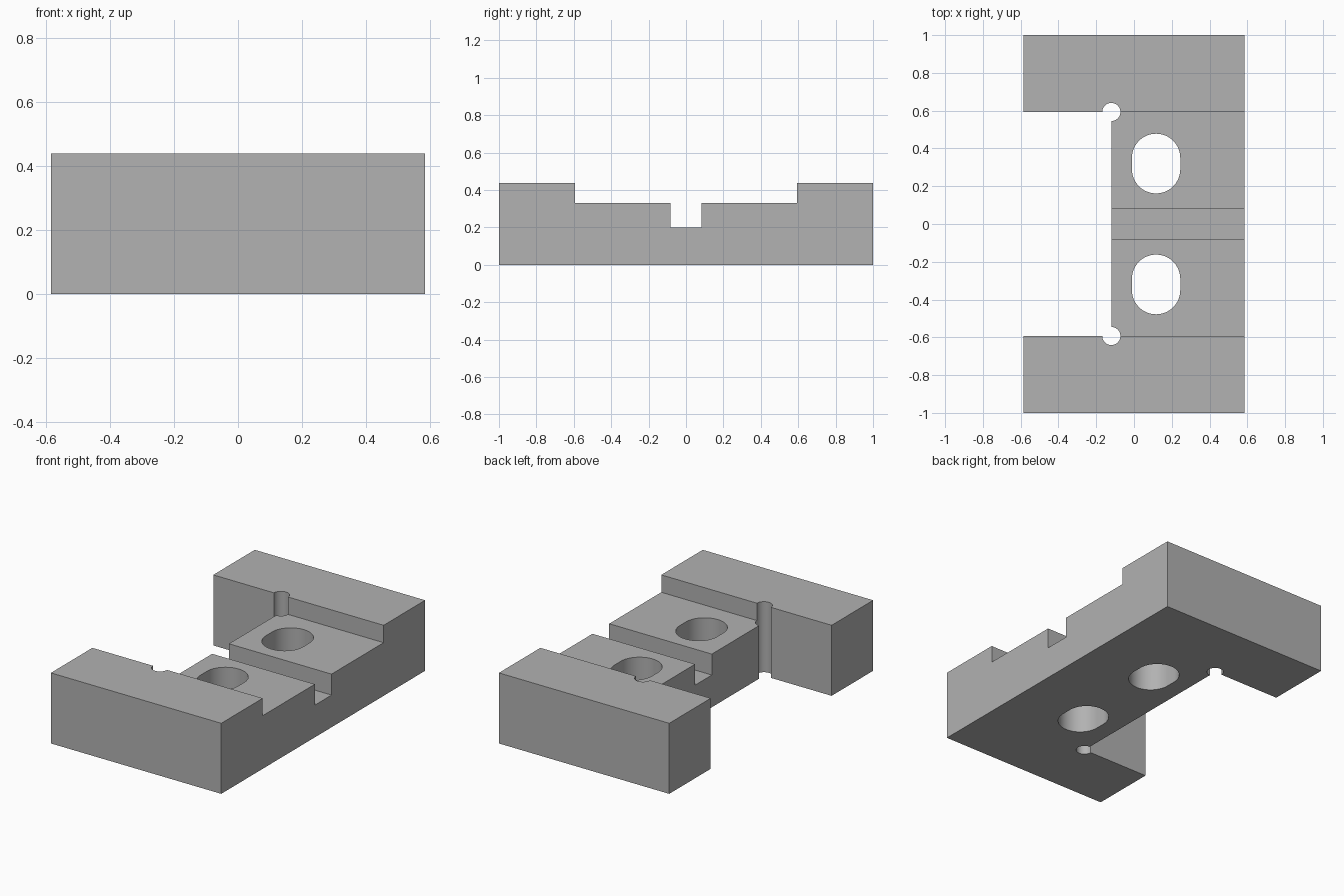
import bpy
import bmesh
import math

old = bpy.data.objects.get("Cube")
if old:
    bpy.data.objects.remove(old, do_unlink=True)

HALF_W, TOP = 0.585, 0.438          # block half width and height
SEAT, GROOVE = 0.33, 0.2            # lower step and channel floor heights
ARM_Y, CHANNEL_Y = 0.593, 0.082     # inner faces of arms and channel
WALL_X = -0.12                      # back wall of the side recess

grey = bpy.data.materials.new("machined_grey")
grey.use_nodes = True
colour = (0.445, 0.445, 0.445, 1)
grey.diffuse_color = colour
grey.node_tree.nodes["Principled BSDF"].inputs["Base Color"].default_value = colour


def prism(name, points, offset):
    """Extrude a closed outline of 3D points into a solid object."""
    bm = bmesh.new()
    face = bm.faces.new([bm.verts.new(p) for p in points])
    ext = bmesh.ops.extrude_face_region(bm, geom=[face], use_keep_orig=True)
    verts = [g for g in ext["geom"] if isinstance(g, bmesh.types.BMVert)]
    bmesh.ops.translate(bm, verts=verts, vec=offset)
    bmesh.ops.recalc_face_normals(bm, faces=bm.faces)
    mesh = bpy.data.meshes.new(name)
    bm.to_mesh(mesh)
    bm.free()
    mesh.materials.append(grey)
    obj = bpy.data.objects.new(name, mesh)
    bpy.context.collection.objects.link(obj)
    return obj


def slot(x, y, radius, straight=0.0, n=32):
    """Outline of a round hole, stretched along y by a straight length."""
    pts = []
    for side in (1, -1):
        last = n + 1 if straight else n
        for i in range(last):
            a = math.pi * i / n
            pts.append((x + side * radius * math.cos(a),
                        y + side * (straight / 2 + radius * math.sin(a)), -0.1))
    return pts


def cut(target, cutter):
    """Subtract a cutter and remove it."""
    cutter.hide_render = True
    mod = target.modifiers.new("cut", "BOOLEAN")
    mod.operation = "DIFFERENCE"
    mod.solver = "EXACT"
    mod.object = cutter
    bpy.context.view_layer.objects.active = target
    bpy.ops.object.modifier_apply(modifier=mod.name)
    bpy.data.objects.remove(cutter, do_unlink=True)


# Stepped block with a central channel, mirrored about y = 0
half = [(CHANNEL_Y, GROOVE), (CHANNEL_Y, SEAT), (ARM_Y, SEAT),
        (ARM_Y, TOP), (1, TOP), (1, 0)]
profile = half + [(-y, z) for y, z in reversed(half)]
block = prism("stepped_clamp_block",
              [(-HALF_W, y, z) for y, z in profile], (2 * HALF_W, 0, 0))

# Side recess between the arms
recess = [(-1, -ARM_Y, -0.1), (WALL_X, -ARM_Y, -0.1),
          (WALL_X, ARM_Y, -0.1), (-1, ARM_Y, -0.1)]
cut(block, prism("recess_cutter", recess, (0, 0, 1)))

# Bolt slots and round corner reliefs
for s in (-1, 1):
    cut(block, prism("slot_cutter", slot(0.117, s * 0.32, 0.128, 0.06), (0, 0, 1)))
    cut(block, prism("relief_cutter", slot(WALL_X, s * ARM_Y, 0.048), (0, 0, 1)))

# Smooth hole walls, crisp edges elsewhere
bpy.ops.object.select_all(action="DESELECT")
block.select_set(True)
bpy.context.view_layer.objects.active = block
bpy.ops.object.shade_smooth_by_angle(angle=math.radians(30))
